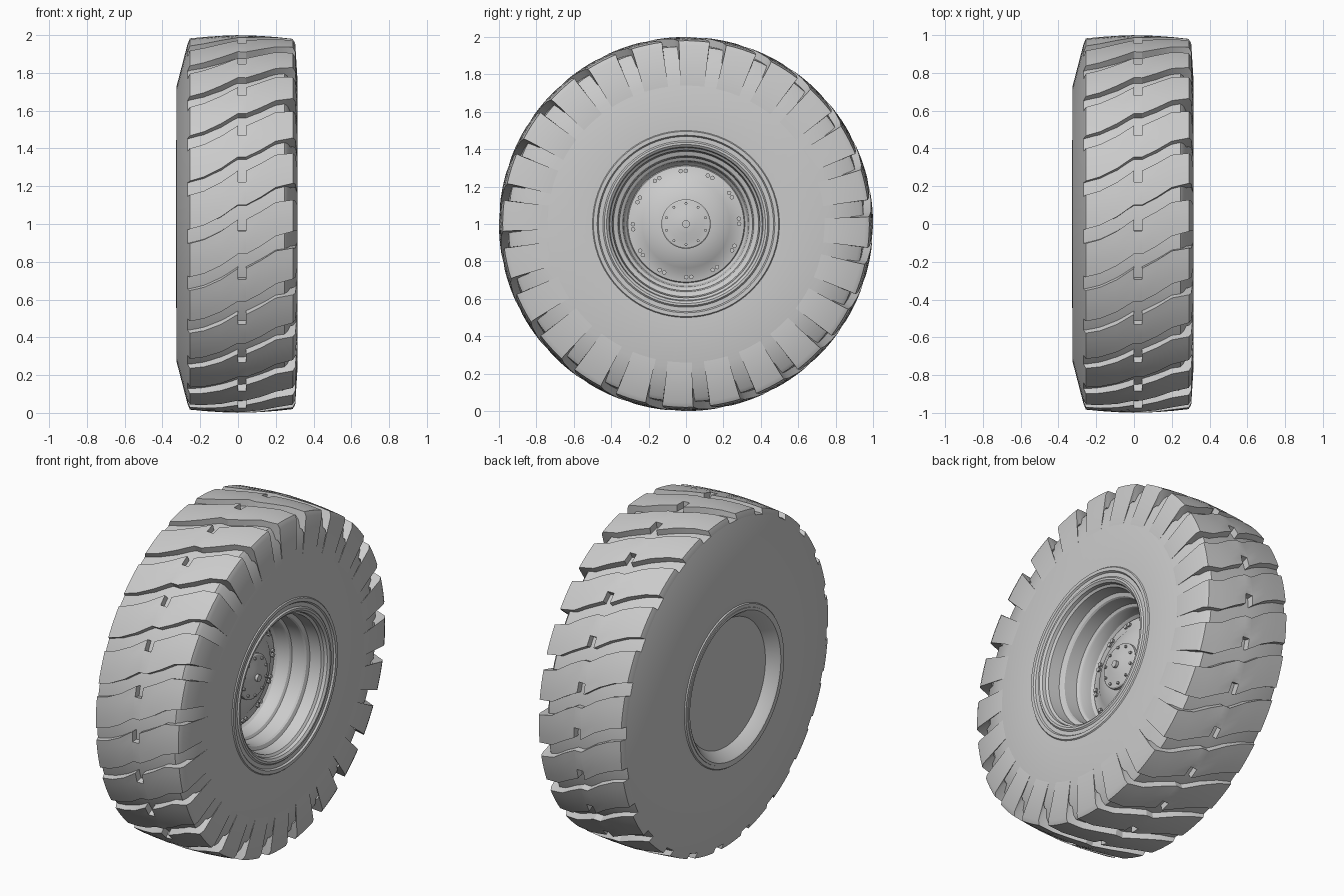
import bpy, bmesh
from math import sin, cos, radians, pi

if "Cube" in bpy.data.objects:
    bpy.data.objects.remove(bpy.data.objects["Cube"])

PITCH = 15.0     # 24 tread lugs


def pos(x, r, a):
    """Point on the wheel: a = elevation angle in degrees seen from the front (-y)."""
    a = radians(a)
    return (x, -r * cos(a), 1 + r * sin(a))


def finish(bm, name, angle=28):
    bmesh.ops.remove_doubles(bm, verts=bm.verts, dist=1e-5)
    bmesh.ops.recalc_face_normals(bm, faces=bm.faces)
    me = bpy.data.meshes.new(name)
    bm.to_mesh(me)
    bm.free()
    ob = bpy.data.objects.new(name, me)
    bpy.context.collection.objects.link(ob)
    bpy.ops.object.select_all(action='DESELECT')
    ob.select_set(True)
    bpy.context.view_layer.objects.active = ob
    bpy.ops.object.shade_smooth_by_angle(angle=radians(angle))
    return ob


def lathe(name, profile, seg=72):
    """Revolve (x, r) points around the axle; r = 0 closes an end."""
    bm = bmesh.new()
    rings = []
    for x, r in profile:
        if r == 0:
            rings.append([bm.verts.new((x, 0, 1))] * seg)
        else:
            rings.append([bm.verts.new(pos(x, r, 360 * i / seg)) for i in range(seg)])
    for A, B in zip(rings, rings[1:]):
        for i in range(seg):
            j = (i + 1) % seg
            vs = list(dict.fromkeys([A[i], A[j], B[j], B[i]]))
            if len(vs) > 2:
                bm.faces.new(vs)
    return finish(bm, name)


def bolts(name, spots, x0, x1, radius, sides=8):
    """Small cylinders along x at (r, angle) spots."""
    bm = bmesh.new()
    for r, a in spots:
        _, cy, cz = pos(0, r, a)
        ends = [[bm.verts.new((x, cy + radius * cos(2 * pi * k / sides),
                               cz + radius * sin(2 * pi * k / sides))) for k in range(sides)]
                for x in (x0, x1)]
        bm.faces.new(ends[0])
        bm.faces.new(ends[1])
        for k in range(sides):
            n = (k + 1) % sides
            bm.faces.new((ends[0][k], ends[0][n], ends[1][n], ends[1][k]))
    return finish(bm, name)


# Tyre carcass: tapered shoulders, flat sidewalls, bead rings
lathe("tyre_carcass", [
    (-0.27, 0.42), (-0.325, 0.44), (-0.325, 0.465), (-0.318, 0.47), (-0.322, 0.50),
    (-0.325, 0.73), (-0.268, 0.95), (-0.255, 0.955), (0.0, 0.962), (0.245, 0.95),
    (0.262, 0.93), (0.314, 0.768), (0.310, 0.50), (0.316, 0.495), (0.316, 0.475),
    (0.306, 0.468), (0.306, 0.43), (0.27, 0.41)])

# Tread lugs: (x, outer r, inner r, groove centre angle, groove half width, extra centre notch)
SECTIONS = [
    (-0.268, 0.950, 0.90, -4.0, 2.2, 0),
    (-0.255, 0.983, 0.90, -3.8, 2.2, 0),
    (-0.180, 0.990, 0.90, -2.6, 2.2, 0),
    (-0.090, 0.997, 0.90, 0.0, 2.2, 0),
    (-0.001, 1.000, 0.90, 3.6, 2.2, 0),
    (0.000, 1.000, 0.90, 3.6, 2.2, 3.5),
    (0.042, 0.999, 0.90, 3.6, 2.2, 3.5),
    (0.043, 0.999, 0.90, 3.6, 2.2, 0),
    (0.120, 0.996, 0.90, 6.0, 2.2, 0),
    (0.200, 0.990, 0.90, 9.0, 2.3, 0),
    (0.290, 0.980, 0.88, 10.1, 2.6, 0),
    (0.303, 0.955, 0.86, 10.1, 2.7, 0),
    (0.315, 0.766, 0.74, 10.1, 2.5, 0),
]
STEPS = 4
bm = bmesh.new()
for n in range(24):
    loops = []
    for x, ro, ri, c, h, notch in SECTIONS:
        a0 = n * PITCH + c + h
        a1 = (n + 1) * PITCH + c - h - notch
        if notch:
            a0, a1 = a0, a1
        angs = [a0 + (a1 - a0) * k / STEPS for k in range(STEPS + 1)]
        loops.append([bm.verts.new(pos(x, ro, a)) for a in angs] +
                     [bm.verts.new(pos(x, ri, a)) for a in reversed(angs)])
    for A, B in zip(loops, loops[1:]):
        for i in range(len(A)):
            j = (i + 1) % len(A)
            bm.faces.new((A[i], A[j], B[j], B[i]))
    bm.faces.new(loops[0])
    bm.faces.new(loops[-1])
finish(bm, "tread_lugs", 25)

# Stepped rim barrel with outer flange
lathe("rim_barrel", [
    (0.27, 0.445), (0.306, 0.445), (0.314, 0.437), (0.314, 0.425), (0.304, 0.412),
    (0.285, 0.408), (0.275, 0.395), (0.205, 0.388), (0.197, 0.368), (0.188, 0.362),
    (0.110, 0.356), (0.102, 0.342), (0.092, 0.336), (0.03, 0.328), (0.01, 0.31),
    (0.0, 0.31)])

# Wheel disc: coned plate
lathe("wheel_disc", [(-0.02, 0.33), (0.015, 0.33), (0.015, 0.315), (0.022, 0.31),
                     (0.03, 0.262), (0.05, 0.235), (0.085, 0.14), (0.085, 0.0)])

# Hub cap
lathe("hub_cap", [(0.07, 0.132), (0.102, 0.132), (0.108, 0.125), (0.112, 0.09),
                  (0.124, 0.05), (0.126, 0.0)], 40)

# Bolts: twelve pairs on the disc, a ring on the cap and one in the centre
bolts("disc_bolts", [(0.284, 87 + 30 * k + d) for k in range(12) for d in (-2.8, 2.8)],
      0.015, 0.04, 0.012)
bolts("cap_bolts", [(0.11, 18 + 36 * k) for k in range(10)], 0.10, 0.12, 0.008)
bolts("centre_bolt", [(0, 0)], 0.12, 0.142, 0.02, 12)

# Inner side: rim lip and recessed back plate
lathe("back_plate", [(-0.30, 0.45), (-0.328, 0.445), (-0.328, 0.43), (-0.32, 0.42),
                     (-0.262, 0.378), (-0.262, 0.0)])
